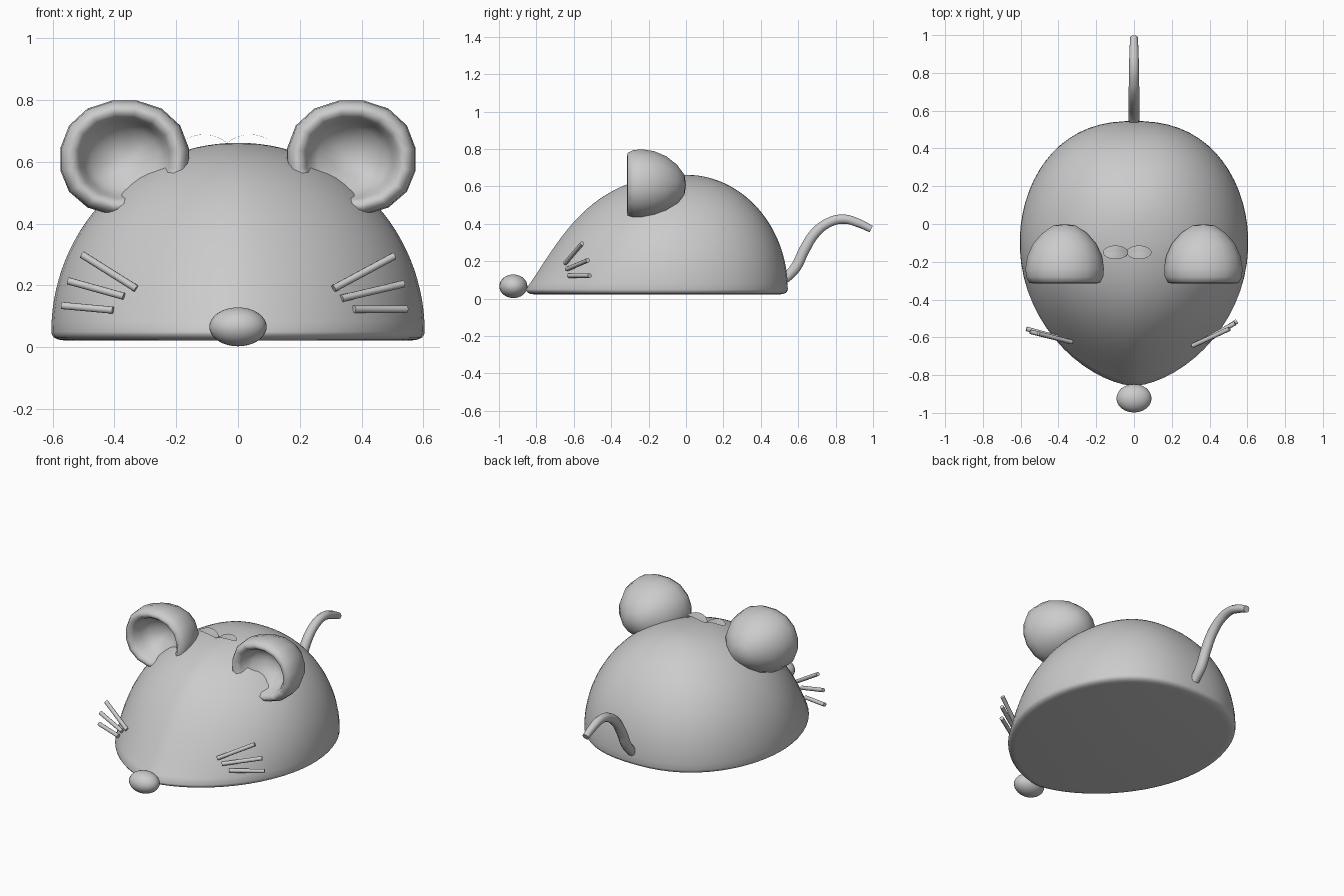
import bpy, bmesh
from math import sin, cos, pi, copysign
from mathutils import Vector

if "Cube" in bpy.data.objects:
    bpy.data.objects.remove(bpy.data.objects["Cube"])


def mesh_object(name, bm, angle=1.3):
    bmesh.ops.recalc_face_normals(bm, faces=bm.faces)
    me = bpy.data.meshes.new(name)
    bm.to_mesh(me)
    bm.free()
    ob = bpy.data.objects.new(name, me)
    bpy.context.collection.objects.link(ob)
    bpy.ops.object.select_all(action='DESELECT')
    bpy.context.view_layer.objects.active = ob
    ob.select_set(True)
    bpy.ops.object.shade_smooth_by_angle(angle=angle)
    return ob


def loft(bm, rings, start=None, end=None):
    """Skin closed rings; start/end are pole points."""
    vs = [[bm.verts.new(p) for p in r] for r in rings]
    n = len(vs[0])
    for a, b in zip(vs, vs[1:]):
        for i in range(n):
            bm.faces.new((a[i], a[(i + 1) % n], b[(i + 1) % n], b[i]))
    for pole, r in ((start, vs[0]), (end, vs[-1])):
        if pole:
            v = bm.verts.new(pole)
            for i in range(n):
                bm.faces.new((r[i], r[(i + 1) % n], v))


def tube(name, pts, radii, smooth=True):
    cu = bpy.data.curves.new(name, 'CURVE')
    cu.dimensions = '3D'
    cu.bevel_depth = 1.0
    cu.bevel_resolution = 3
    cu.use_fill_caps = True
    sp = cu.splines.new('BEZIER' if smooth else 'POLY')
    if smooth:
        sp.bezier_points.add(len(pts) - 1)
        for bp, p, r in zip(sp.bezier_points, pts, radii):
            bp.co, bp.radius = p, r
            bp.handle_left_type = bp.handle_right_type = 'AUTO'
    else:
        sp.points.add(len(pts) - 1)
        for q, p, r in zip(sp.points, pts, radii):
            q.co, q.radius = (*p, 1), r
    ob = bpy.data.objects.new(name, cu)
    bpy.context.collection.objects.link(ob)
    return ob


# Body: dome over an egg-shaped footprint with a pointed snout
def body_ring(phi, z, k=1.0, n=64):
    c = cos(phi)
    front = 0.705 * c ** 0.88 + 0.152 * (1 - phi / (pi / 2)) ** 4.5
    back, half, yc = 0.545 * c, 0.605 * c, -0.1 * c
    ring = []
    for i in range(n):
        t = 2 * pi * (i + 0.5) / n
        s, q = sin(t), cos(t)
        x = copysign(abs(q) ** (1.22 if s < 0 else 0.85), q) * half
        y = yc + s * ((front + yc) if s < 0 else (back - yc))
        ring.append((x * k, (y + 0.15) * k - 0.15, z))
    return ring


bm = bmesh.new()
rings = [body_ring(0, 0.022, 0.93), body_ring(0, 0.025, 0.965),
         body_ring(0, 0.032, 0.987), body_ring(0, 0.041, 0.997)]
for i in range(28):
    phi = pi / 2 * i / 28
    rings.append(body_ring(phi, 0.05 + 0.612 * sin(phi)))
loft(bm, rings, (0, -0.15, 0.022), (0, 0, 0.662))
mesh_object("body", bm)

# Nose
bm = bmesh.new()
bmesh.ops.create_uvsphere(bm, u_segments=24, v_segments=16, radius=1)
for v in bm.verts:
    v.co = Vector((v.co.x * 0.093, v.co.y * 0.075 - 0.923, v.co.z * 0.063 + 0.066))
mesh_object("nose", bm)

# Ears: hollow bowls opening forward, (radius, y) profile, slightly squared outline;
# the inner wall slopes up towards the head on the low inner side
ear_profile = [(0.06, -0.008), (0.12, -0.048), (0.17, -0.105), (0.2, -0.17), (0.211, -0.235),
               (0.207, -0.28), (0.19, -0.312), (0.168, -0.315), (0.148, -0.29),
               (0.135, -0.24), (0.11, -0.195), (0.06, -0.165)]
for side, name in ((-1, "left_ear"), (1, "right_ear")):
    bm = bmesh.new()
    cx, cz, n = 0.367, 0.607, 16
    rings = []
    for j, (r, y) in enumerate(ear_profile):
        ring = []
        for i in range(n):
            t = 2 * pi * (i + 0.5) / n
            m = 1 + 0.03 * (1 - cos(4 * t)) / 2
            low = max(0, -cos(t - pi / 4))
            dy = -0.05 * low * r / 0.14 if j > 9 else 0
            ring.append((side * (cx + r * m * cos(t)), y + dy,
                         cz + r * m * (0.92 if sin(t) > 0 else 0.86) * sin(t)))
        rings.append(ring)
    loft(bm, rings, (side * cx, 0.0, cz), (side * cx, -0.155, cz))
    ear = mesh_object(name, bm, 1.3)

# Whiskers: three rods per cheek
whiskers = [((0.31, -0.645, 0.19), (0.505, -0.555, 0.295)),
            ((0.335, -0.635, 0.158), (0.535, -0.525, 0.205)),
            ((0.375, -0.625, 0.123), (0.545, -0.515, 0.123)),
            ((-0.33, -0.625, 0.19), (-0.505, -0.58, 0.3)),
            ((-0.37, -0.615, 0.165), (-0.55, -0.57, 0.215)),
            ((-0.405, -0.6, 0.12), (-0.57, -0.555, 0.135))]
for a, b in whiskers:
    tube("whisker", (a, b), (0.012, 0.012), smooth=False)

# Tail
path = [(0.53, 0.105), (0.585, 0.165), (0.635, 0.265), (0.69, 0.35), (0.76, 0.405),
        (0.84, 0.425), (0.92, 0.405), (0.99, 0.372)]
tube("tail", [(0, y, z) for y, z in path],
     [0.027, 0.03, 0.03, 0.029, 0.027, 0.026, 0.024, 0.02])

# Bow on the crown: two thin arched leaves
for side, cx in ((-1, -0.098), (1, 0.027)):
    bm = bmesh.new()
    rings = []
    for k in (1.0, 0.66, 0.33):
        ring = []
        for i in range(24):
            t = 2 * pi * i / 24
            u = k * cos(t)
            ring.append((cx + side * 0.066 * u, -0.15 + 0.036 * k * sin(t),
                         0.688 + 0.008 * u - 0.02 * u * u))
        rings.append(ring)
    loft(bm, rings, None, (cx, -0.15, 0.688))
    mesh_object("bow_leaf", bm)
